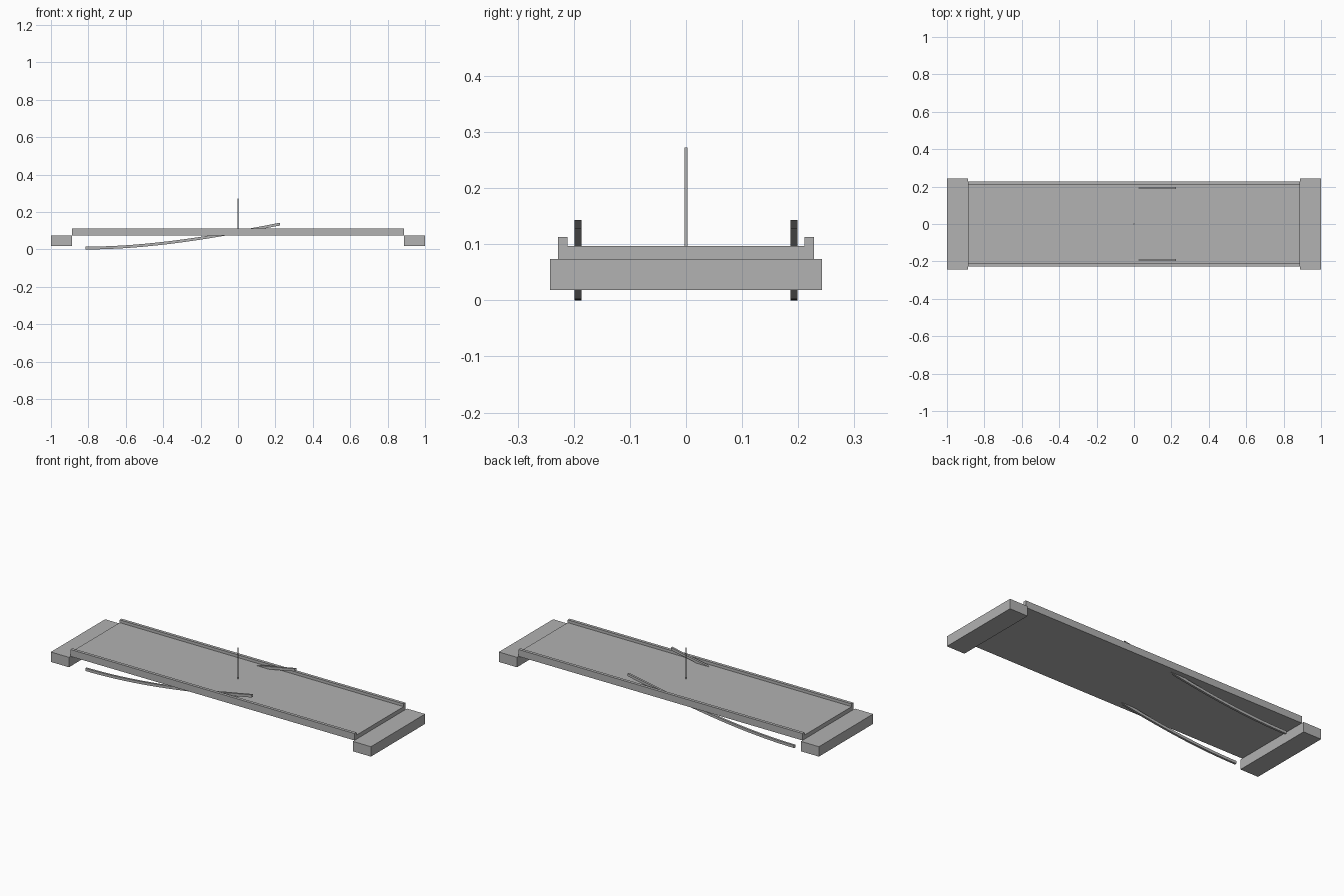
import bpy
import bmesh

cube = bpy.data.objects.get("Cube")
if cube:
    bpy.data.objects.remove(cube, do_unlink=True)

# Single plain grey material
GREY = (0.445, 0.445, 0.445, 1.0)
grey = bpy.data.materials.new("plain_grey")
grey.use_nodes = True
grey.diffuse_color = GREY
grey.node_tree.nodes["Principled BSDF"].inputs["Base Color"].default_value = GREY


def finish(name, bm):
    bmesh.ops.recalc_face_normals(bm, faces=bm.faces)
    mesh = bpy.data.meshes.new(name)
    bm.to_mesh(mesh)
    bm.free()
    mesh.materials.append(grey)
    obj = bpy.data.objects.new(name, mesh)
    bpy.context.collection.objects.link(obj)
    return obj


def box(name, low, high):
    bm = bmesh.new()
    bmesh.ops.create_cube(bm, size=1)
    for v in bm.verts:
        v.co = [lo + (c + 0.5) * (hi - lo) for c, lo, hi in zip(v.co, low, high)]
    return finish(name, bm)


def extrude_profile(name, profile, x0, x1):
    """Extrude a closed (y, z) outline along x."""
    bm = bmesh.new()
    face = bm.faces.new([bm.verts.new((x0, y, z)) for y, z in profile])
    result = bmesh.ops.extrude_face_region(bm, geom=[face])
    moved = [g for g in result["geom"] if isinstance(g, bmesh.types.BMVert)]
    bmesh.ops.translate(bm, verts=moved, vec=(x1 - x0, 0, 0))
    return finish(name, bm)


def curved_rib(name, y, start=-0.815, end=0.225, width=0.012, depth=0.015, steps=24):
    """Sweep an open-ended rectangular tube along a rising curve."""
    bm = bmesh.new()
    rings = []
    for i in range(steps + 1):
        t = (end - start) * i / steps
        z = 0.1675 * t**2 - 0.0473 * t**3
        h = width / 2
        corners = ((y - h, z), (y + h, z), (y + h, z + depth), (y - h, z + depth))
        rings.append([bm.verts.new((start + t, cy, cz)) for cy, cz in corners])
    for a, b in zip(rings, rings[1:]):
        for k in range(4):
            n = (k + 1) % 4
            bm.faces.new((a[k], a[n], b[n], b[k]))
    return finish(name, bm)


# Deck with a raised curb along each long edge
half = [(0.228, 0.074), (0.228, 0.113), (0.211, 0.113), (0.211, 0.097)]
outline = half + [(-y, z) for y, z in reversed(half)]
extrude_profile("deck", outline, -0.887, 0.887)

# End supports and the two curved ribs
for side, sign in (("left", 1), ("right", -1)):
    x0, x1 = sorted((sign * 0.887, sign))
    box(side + "_end_support", (x0, -0.242, 0.018), (x1, 0.242, 0.074))
for side, sign in (("front", -1), ("back", 1)):
    curved_rib(side + "_rib", sign * 0.1925)

# Thin upright post in the middle of the deck
box("post", (-0.0025, -0.0025, 0.097), (0.0025, 0.0025, 0.272))
